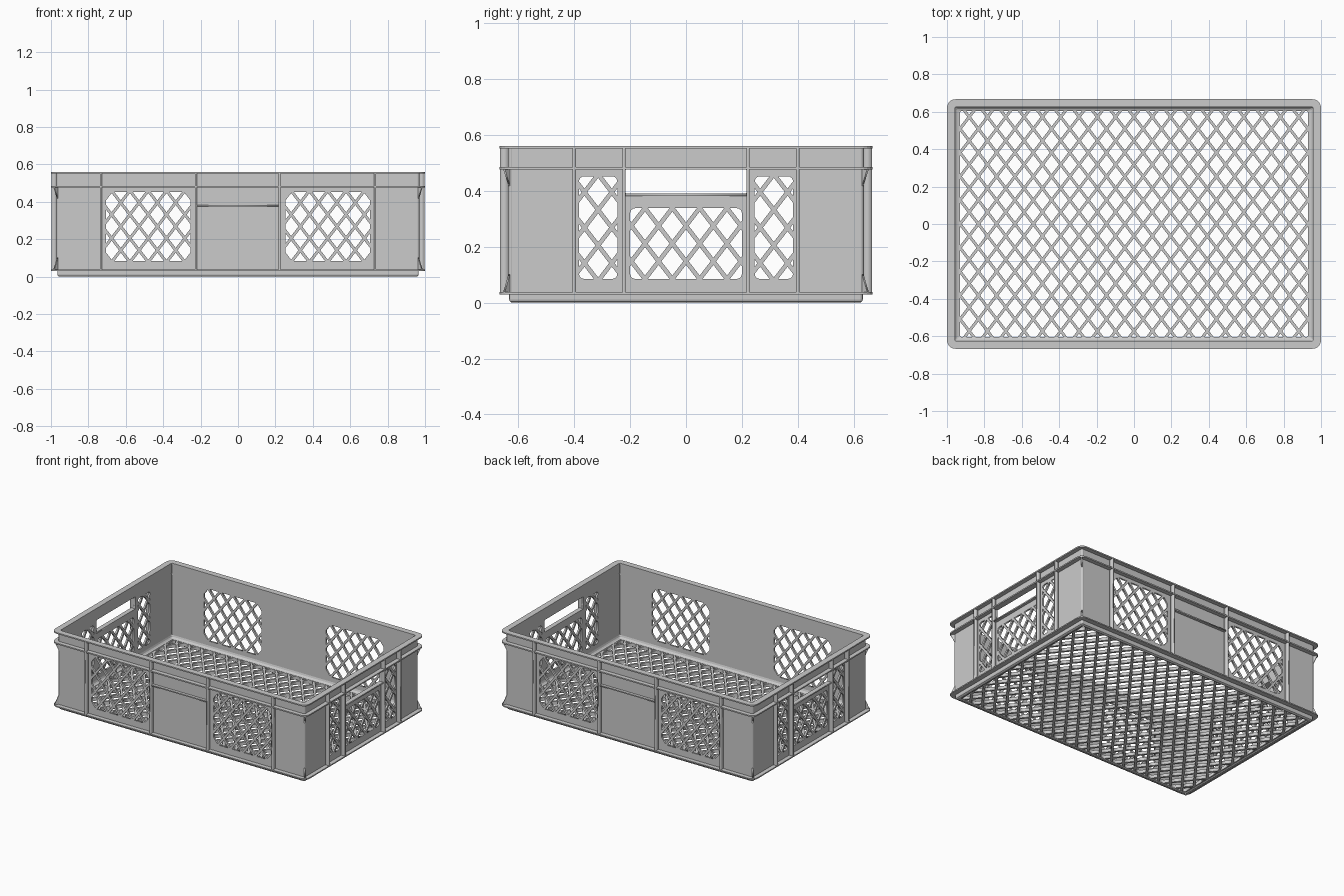
import bpy, bmesh
from math import pi, cos, sin, sqrt
from mathutils import Matrix, Vector

if "Cube" in bpy.data.objects:
    bpy.data.objects.remove(bpy.data.objects["Cube"])

HX, HY, TOP = 1.0, 0.667, 0.56      # outer half sizes and height
OUT, INN = 0.03, 0.042              # wall faces, measured inward from the outer edge
PX, PY, BAR = 0.0979, 0.1272, 0.0155  # lattice pitch and bar width
CR = 0.044                          # inset of the corner arc centre


def rounded(x0, x1, y0, y1, r, n=4):
    """Counter-clockwise rounded rectangle."""
    pts = []
    for i, (cx, cy) in enumerate([(x1 - r, y1 - r), (x0 + r, y1 - r),
                                  (x0 + r, y0 + r), (x1 - r, y0 + r)]):
        for k in range(n + 1):
            a = (i + k / n) * pi / 2
            pts.append((cx + r * cos(a), cy + r * sin(a)))
    return pts


def clip(poly, convex):
    """Clip a polygon to a convex counter-clockwise outline."""
    for i, a in enumerate(convex):
        b = convex[(i + 1) % len(convex)]

        def side(p):
            return (b[0] - a[0]) * (p[1] - a[1]) - (b[1] - a[1]) * (p[0] - a[0])
        res = []
        for j, p in enumerate(poly):
            q = poly[(j + 1) % len(poly)]
            sp, sq = side(p), side(q)
            if sp >= 0:
                res.append(p)
            if sp * sq < 0:
                t = sp / (sp - sq)
                res.append((p[0] + t * (q[0] - p[0]), p[1] + t * (q[1] - p[1])))
        poly = res
    clean = []
    for p in poly:
        if all((Vector(p) - Vector(q)).length > 1e-4 for q in clean):
            clean.append(p)
    return clean


def area(p):
    return abs(sum(p[i - 1][0] * p[i][1] - p[i][0] * p[i - 1][1] for i in range(len(p)))) / 2


def lattice(x0, x1, y0, y1, r):
    """Diamond holes filling a rounded window."""
    window = rounded(x0, x1, y0, y1, r)
    cx, cy = (x0 + x1) / 2, (y0 + y1) / 2
    a, b = PX / 2, PY / 2
    s = 1 - BAR / 2 * sqrt(1 / a ** 2 + 1 / b ** 2)
    nx, ny = int((x1 - x0) / PX) + 2, int((y1 - y0) / PY) + 2
    holes = []
    for i in range(-nx, nx + 1):
        for j in range(-ny, ny + 1):
            if (i + j) % 2:
                continue
            x, y = cx + i * a, cy + j * b
            h = clip([(x + a * s, y), (x, y + b * s), (x - a * s, y), (x, y - b * s)], window)
            if len(h) > 2 and area(h) > 5e-5:
                holes.append(h)
    return holes


def add_mesh(name, mesh):
    bm = bmesh.new()
    bm.from_mesh(mesh)
    bmesh.ops.remove_doubles(bm, verts=bm.verts, dist=1e-5)
    bmesh.ops.recalc_face_normals(bm, faces=bm.faces)
    bm.to_mesh(mesh)
    bm.free()
    ob = bpy.data.objects.new(name, mesh)
    bpy.context.collection.objects.link(ob)
    return ob


def plate(name, loops, thick, matrix):
    """Flat plate: first loop is the outline, the others are holes."""
    cu = bpy.data.curves.new(name, 'CURVE')
    cu.dimensions, cu.fill_mode, cu.extrude = '2D', 'BOTH', thick / 2
    for loop in loops:
        sp = cu.splines.new('POLY')
        sp.points.add(len(loop) - 1)
        for p, co in zip(sp.points, loop):
            p.co = (co[0], co[1], 0, 1)
        sp.use_cyclic_u = True
    tmp = bpy.data.objects.new(name + "_curve", cu)
    bpy.context.collection.objects.link(tmp)
    bpy.context.view_layer.update()
    mesh = bpy.data.meshes.new_from_object(tmp.evaluated_get(bpy.context.evaluated_depsgraph_get()))
    bpy.data.objects.remove(tmp)
    mesh.transform(matrix)
    mesh.name = name
    return add_mesh(name, mesh)


def ring(name, profile):
    """Sweep a closed (inset, z) profile around the crate."""
    bm = bmesh.new()
    rows = []
    for d, z in profile:
        pts = rounded(-HX + d, HX - d, -HY + d, HY - d, max(0.045 - d, 0.008), 5)
        rows.append([bm.verts.new((x, y, z)) for x, y in pts])
    for i in range(len(rows)):
        a, b = rows[i - 1], rows[i]
        for k in range(len(a)):
            bm.faces.new((a[k - 1], a[k], b[k], b[k - 1]))
    mesh = bpy.data.meshes.new(name)
    bm.to_mesh(mesh)
    bm.free()
    return add_mesh(name, mesh)


def rect(x0, x1, y0, y1):
    return [(x0, y0), (x1, y0), (x1, y1), (x0, y1)]


def box(name, x0, x1, y0, y1, z0, z1):
    return plate(name, [rect(x0, x1, y0, y1)], z1 - z0, Matrix.Translation((0, 0, (z0 + z1) / 2)))


UP = Matrix.Rotation(pi / 2, 4, 'X')                 # plate drawn in (x, z)
SIDE = Matrix.Rotation(pi / 2, 4, 'Z') @ UP          # plate drawn in (y, z)
T, MID = INN - OUT, (INN + OUT) / 2

# Long and short walls with lattice windows and hand holes
long_loops = [rect(-HX + CR, HX - CR, 0.031, TOP - 0.002)]
for x0, x1 in ((-0.706, -0.254), (0.254, 0.706)):
    long_loops += lattice(x0, x1, 0.084, 0.453, 0.025)
short_loops = [rect(-HY + CR, HY - CR, 0.031, TOP - 0.002),
               rounded(-0.216, 0.216, 0.39, 0.478, 0.004)]
for y0, y1, z1 in ((-0.383, -0.246, 0.452), (-0.2, 0.2, 0.338), (0.246, 0.383, 0.452)):
    short_loops += lattice(y0, y1, 0.085, z1, 0.018)
for s, a, b in ((-1, "front", "left"), (1, "back", "right")):
    plate(a + "_wall", long_loops, T, Matrix.Translation((0, s * (HY - MID), 0)) @ UP)
    plate(b + "_wall", short_loops, T, Matrix.Translation((s * (HX - MID), 0, 0)) @ SIDE)

# Rounded wall corners with diagonal gussets
arc = [k * pi / 12 for k in range(7)]
post = [((CR - OUT) * cos(a), (CR - OUT) * sin(a)) for a in arc] + \
       [((CR - INN) * cos(a), (CR - INN) * sin(a)) for a in reversed(arc)]
for i, (sx, sy) in enumerate([(1, 1), (-1, 1), (-1, -1), (1, -1)]):
    turn = Matrix.Translation((sx * (HX - CR), sy * (HY - CR), 0)) @ Matrix.Rotation(i * pi / 2, 4, 'Z')
    plate("corner_post", [post], TOP - 0.033, turn @ Matrix.Translation((0, 0, (TOP + 0.029) / 2)))
    diag = turn @ Matrix.Rotation(pi / 4, 4, 'Z') @ UP
    plate("lower_gusset", [[(0.01, 0.034), (0.042, 0.034), (0.01, 0.11)]], 0.008, diag)
    plate("upper_gusset", [[(0.01, 0.482), (0.01, 0.41), (0.042, 0.482)]], 0.008, diag)

# Rim flanges and base flange
for name, z0, z1 in (("top_rim", TOP - 0.009, TOP), ("lower_rim", 0.477, 0.486),
                     ("base_flange", 0.03, 0.038)):
    ring(name, [(0, z0), (0, z1), (INN, z1), (INN, z0)])

# Vertical ribs and the ledges between the middle ribs
W = 0.006
for s in (-1, 1):
    for x in (-0.733, -0.225, 0.222, 0.733):
        y0, y1 = sorted((s * (HY - 0.002), s * (HY - OUT - 0.003)))
        box("long_wall_rib", x - W, x + W, y0, y1, 0.034, TOP - 0.004)
    for y in (-0.4, -0.222, 0.222, 0.4):
        x0, x1 = sorted((s * (HX - 0.002), s * (HX - OUT - 0.003)))
        box("short_wall_rib", x0, x1, y - W, y + W, 0.034, TOP - 0.004)
    y0, y1 = sorted((s * (HY - 0.01), s * (HY - OUT - 0.003)))
    box("long_wall_ledge", -0.225, 0.222, y0, y1, 0.374, 0.382)
    x0, x1 = sorted((s * (HX - 0.01), s * (HX - INN)))
    box("handle_ledge", x0, x1, -0.222, 0.222, 0.382, 0.391)

# Stacking foot with rounded lower edge and inner fillet
ring("stacking_foot", [(0.034, 0.033), (0.034, 0.012), (0.037, 0.004), (0.043, 0.0), (0.056, 0.0),
                       (0.062, 0.005), (0.062, 0.031), (0.052, 0.035), (0.046, 0.041),
                       (0.041, 0.055), (0.036, 0.055)])

# Lattice floor
plate("floor_lattice", [rect(-HX + 0.05, HX - 0.05, -HY + 0.05, HY - 0.05)]
      + lattice(-0.93, 0.93, -0.604, 0.604, 0.01), 0.022, Matrix.Translation((0, 0, 0.018)))
